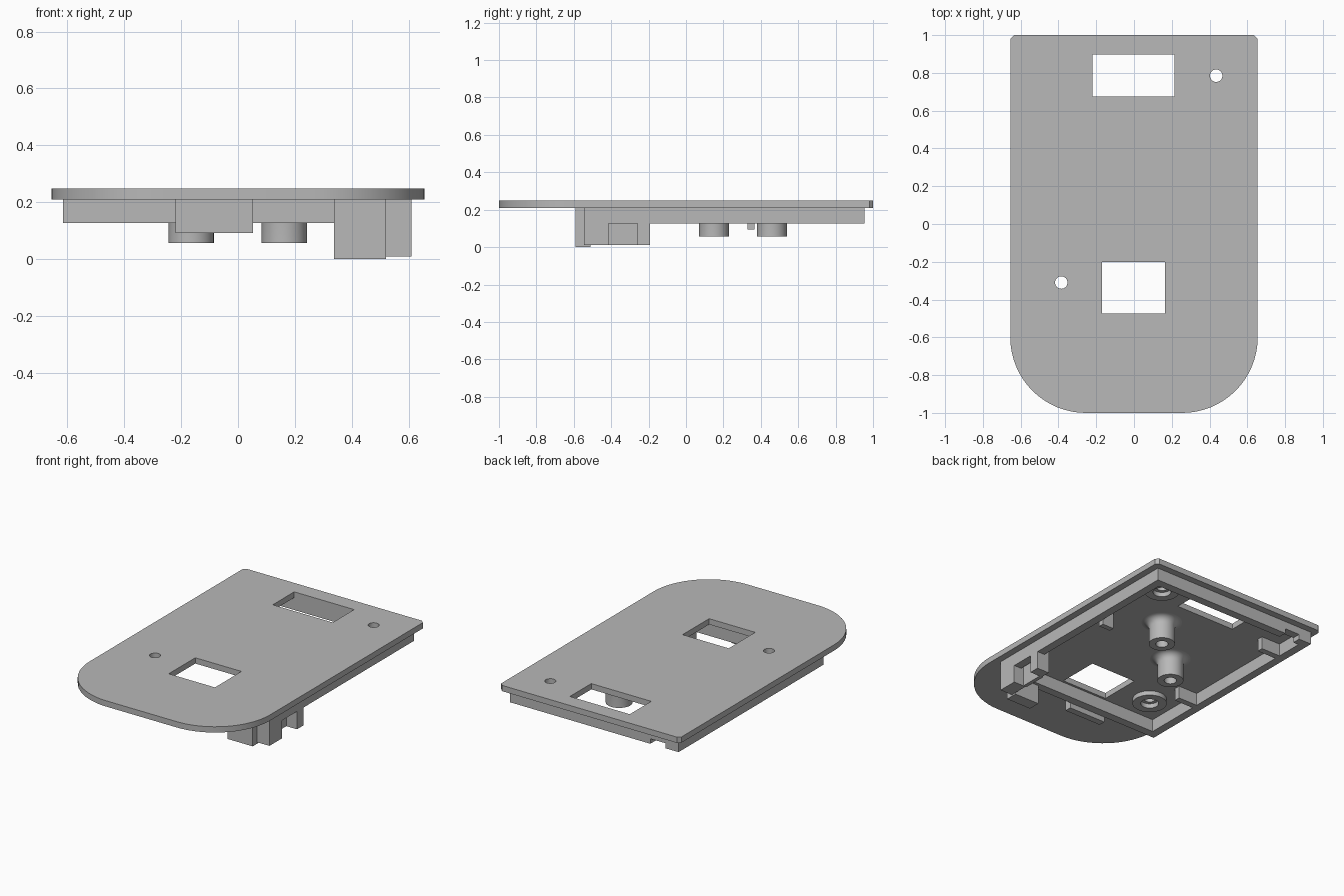
import bpy, bmesh, math

if "Cube" in bpy.data.objects:
    bpy.data.objects.remove(bpy.data.objects["Cube"])

grey = bpy.data.materials.new("plain grey")
grey.diffuse_color = (0.48, 0.48, 0.48, 1)
grey.use_nodes = True
grey.node_tree.nodes["Principled BSDF"].inputs["Base Color"].default_value = grey.diffuse_color


def finish(name, bm):
    bmesh.ops.recalc_face_normals(bm, faces=bm.faces[:])
    me = bpy.data.meshes.new(name)
    bm.to_mesh(me)
    bm.free()
    me.materials.append(grey)
    ob = bpy.data.objects.new(name, me)
    bpy.context.collection.objects.link(ob)
    return ob


def prism(name, pts, z0, z1):
    bm = bmesh.new()
    face = bm.faces.new([bm.verts.new((x, y, z0)) for x, y in pts])
    ext = bmesh.ops.extrude_face_region(bm, geom=[face])
    verts = [v for v in ext["geom"] if isinstance(v, bmesh.types.BMVert)]
    bmesh.ops.translate(bm, verts=verts, vec=(0, 0, z1 - z0))
    return finish(name, bm)


def box(name, x0, x1, y0, y1, z0, z1):
    return prism(name, [(x0, y0), (x1, y0), (x1, y1), (x0, y1)], z0, z1)


def circle(x, y, r, n=32):
    return [(x + r * math.cos(2 * math.pi * i / n), y + r * math.sin(2 * math.pi * i / n)) for i in range(n)]


def lathe(name, x, y, profile, n=40):
    # closed ring profile of (radius, z) turned around a vertical axis
    bm = bmesh.new()
    rings = [[bm.verts.new((px, py, z)) for px, py in circle(x, y, r, n)] for r, z in profile]
    for k, a in enumerate(rings):
        b = rings[(k + 1) % len(rings)]
        for i in range(n):
            j = (i + 1) % n
            bm.faces.new((a[i], a[j], b[j], b[i]))
    return finish(name, bm)


def cut(ob, cutter):
    mod = ob.modifiers.new("cut", "BOOLEAN")
    mod.operation = "DIFFERENCE"
    mod.solver = "EXACT"
    mod.object = cutter
    cutter.hide_render = True
    cutter.hide_viewport = True


def smooth(ob):
    bpy.ops.object.select_all(action="DESELECT")
    ob.select_set(True)
    bpy.context.view_layer.objects.active = ob
    bpy.ops.object.shade_smooth_by_angle(angle=math.radians(30))


# Cover plate: large rounded front corners, small chamfers at the back
W, R, UNDER, TOP = 0.655, 0.4, 0.21, 0.248
outline = [(W, 0.98), (W - 0.02, 1), (-W + 0.02, 1), (-W, 0.98)]
for cx, start in ((-W + R, 180), (W - R, 270)):
    for i in range(17):
        a = math.radians(start + 90 * i / 16)
        outline.append((cx + R * math.cos(a), -1 + R + R * math.sin(a)))
plate = prism("cover_plate", outline, UNDER, TOP)

# Windows and screw holes through the plate
screws = [(0.435, 0.785), (-0.385, -0.31)]
cut(plate, box("back_window_cutter", -0.22, 0.215, 0.675, 0.897, 0.1, 0.4))
cut(plate, box("front_window_cutter", -0.17, 0.165, -0.475, -0.2, 0.1, 0.4))
for x, y in screws:
    cut(plate, prism("screw_hole_cutter", circle(x, y, 0.033), 0.1, 0.4))
smooth(plate)

# Raised collars around the screw holes
for x, y in screws:
    smooth(lathe("screw_collar", x, y, [(0.055, UNDER), (0.055, 0.18), (0.105, 0.18), (0.105, UNDER)]))

# Hollow posts with flared roots
flare = [(0.08 + 0.045 * (1 - math.cos(a)), 0.165 + 0.045 * math.sin(a))
         for a in (math.radians(15 * i) for i in range(7))]
for x, y in ((0.163, 0.46), (-0.165, 0.15)):
    smooth(lathe("post", x, y, [(0.038, UNDER), (0.038, 0.057), (0.08, 0.057)] + flare))

# Locating rim: four walls with a shallow notch in the back one
X0, X1, Y0, Y1, T, LOW = -0.615, 0.61, -0.545, 0.955, 0.055, 0.127
rim = box("rim", X0, X1, Y0, Y1, LOW, UNDER)
cut(rim, box("rim_cutter", X0 + T, X1 - T, Y0 + T, Y1 - T, 0.05, 0.3))
cut(rim, box("notch_cutter", -0.52, -0.41, 0.85, 1.0, 0.05, 0.16))

# Small ribs pointing inward from the side walls
for y in (0.70, -0.09):
    box("left_rib", X0 + T, -0.42, y - 0.02, y + 0.02, LOW, UNDER)
box("right_rib", 0.47, X1 - T, 0.33, 0.365, 0.095, UNDER)

# Tabs on the front of the rim
box("front_tab", -0.22, 0.052, -0.59, Y0, 0.092, UNDER)
box("front_wall", 0.337, 0.52, -0.59, -0.51, 0.0, UNDER)

# Side port: two pillars, lintel and recessed back plate
box("port_pillar_front", 0.52, X1, Y0, -0.415, 0.01, UNDER)
box("port_pillar_back", 0.52, X1, -0.26, -0.193, 0.01, UNDER)
box("port_lintel", 0.53, X1, -0.415, -0.26, 0.147, UNDER)
box("port_back_plate", 0.51, 0.535, -0.415, -0.26, 0.012, UNDER)
